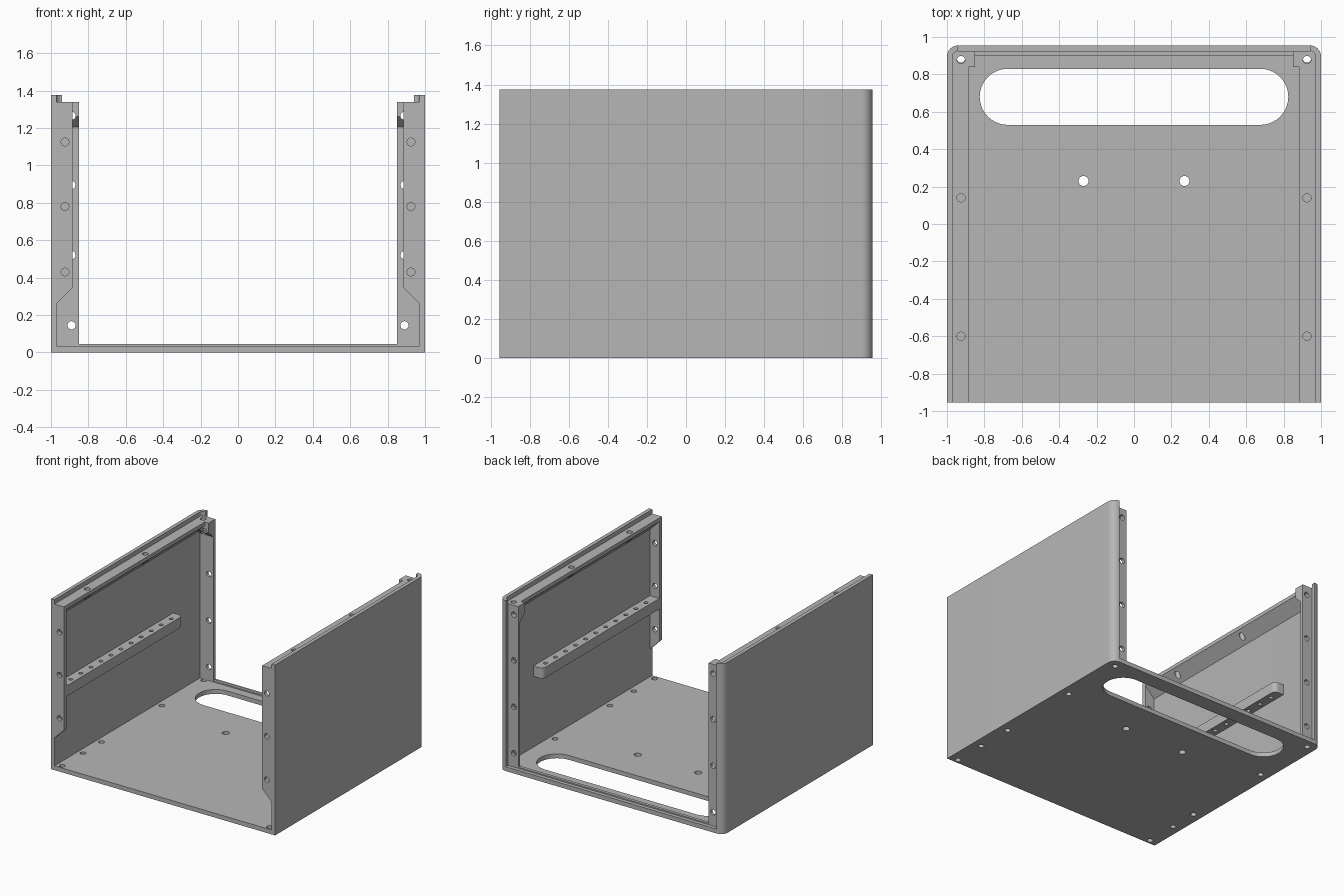
import bpy, bmesh
from math import sin, cos, radians

cube = bpy.data.objects.get("Cube")
if cube:
    bpy.data.objects.remove(cube, do_unlink=True)

grey = bpy.data.materials.new("plain grey")
grey.use_nodes = True
GREY = (0.47, 0.47, 0.47, 1)
grey.diffuse_color = GREY
grey.node_tree.nodes["Principled BSDF"].inputs["Base Color"].default_value = GREY

# Main dimensions
BACK = 0.955
FRONT = -BACK
TOP = 1.375
RAIL_TOP = 1.34
FLOOR = 0.035
WALL = 0.97       # inner face of the side walls
INNER = 0.885     # inner edge of flanges, rails and racks
POST = 0.85       # inner edge of the back posts
HOLE_X = 0.925


def arc(cx, cy, r, start, end, steps=10):
    angles = [radians(start + (end - start) * i / steps) for i in range(steps + 1)]
    return [(cx + r * cos(a), cy + r * sin(a)) for a in angles]


def circle(cx, cy, r):
    return arc(cx, cy, r, 0, 360, 24)[:-1]


def prisms(name, profiles, axis, lo, hi):
    """Extrude flat profiles along an axis into one object."""
    place = {"x": lambda u, v, w: (w, u, v),
             "y": lambda u, v, w: (u, w, v),
             "z": lambda u, v, w: (u, v, w)}[axis]
    bm = bmesh.new()
    for profile in profiles:
        ends = [[bm.verts.new(place(u, v, w)) for u, v in profile] for w in (lo, hi)]
        bm.faces.new(ends[0])
        bm.faces.new(ends[1])
        n = len(profile)
        for i in range(n):
            j = (i + 1) % n
            bm.faces.new((ends[0][i], ends[0][j], ends[1][j], ends[1][i]))
    bmesh.ops.recalc_face_normals(bm, faces=bm.faces)
    mesh = bpy.data.meshes.new(name)
    bm.to_mesh(mesh)
    bm.free()
    mesh.materials.append(grey)
    obj = bpy.data.objects.new(name, mesh)
    bpy.context.scene.collection.objects.link(obj)
    return obj


def cut(obj, profiles, axis, lo, hi):
    """Cut extruded profiles out of an object."""
    cutter = prisms("cutter", profiles, axis, lo, hi)
    cutter.hide_render = True
    mod = obj.modifiers.new("cut", "BOOLEAN")
    mod.object = cutter
    mod.operation = "DIFFERENCE"
    mod.solver = "EXACT"
    graph = bpy.context.evaluated_depsgraph_get()
    graph.update()
    mesh = bpy.data.meshes.new_from_object(obj.evaluated_get(graph))
    obj.modifiers.clear()
    obj.data = mesh
    bpy.data.objects.remove(cutter, do_unlink=True)


def rect(a, b, c, d):
    return [(a, c), (b, c), (b, d), (a, d)]


# Floor plate with rounded back corners, cable slot and screw holes
floor = prisms("floor_plate", [[(-1, FRONT), (1, FRONT)]
               + arc(0.94, 0.895, 0.06, 0, 90)
               + arc(-0.94, 0.895, 0.06, 90, 180)], "z", 0, FLOOR)
slot = arc(0.675, 0.68, 0.15, -90, 90, 20) + arc(-0.675, 0.68, 0.15, 90, 270, 20)
holes = [circle(s * 0.27, 0.23, 0.027) for s in (-1, 1)]
holes += [circle(s * HOLE_X, y, 0.022) for s in (-1, 1) for y in (0.885, 0.35, -0.655, -0.92)]
holes += [circle(HOLE_X, -0.35, 0.022), circle(-HOLE_X, -0.42, 0.022)]
cut(floor, [slot] + holes, "z", -0.1, 0.1)

# Low ridge that holds the back panel
ridge = prisms("back_ridge", [rect(-POST, POST, 0.9, 0.925)], "z", FLOOR, 0.045)

# Side walls, curling around the back corners
walls = prisms("side_walls", [[(WALL, FRONT), (1, FRONT)]
               + arc(0.94, 0.895, 0.06, 0, 90)
               + arc(0.94, 0.895, 0.03, 90, 0)], "z", FLOOR, TOP)

# Front flanges with a slanted lower end
flanges = prisms("front_flanges", [[(WALL, 0.26), (INNER, 0.345),
                 (INNER, RAIL_TOP), (WALL, RAIL_TOP)]], "y", FRONT, -0.925)
cut(flanges, [circle(HOLE_X, z, 0.021) for z in (0.43, 0.78, 1.125)], "y", -1.1, -0.8)

# Top rails with a sloping underside
rails = prisms("top_rails", [[(WALL, RAIL_TOP), (INNER, RAIL_TOP),
               (INNER, 1.31), (WALL, 1.225)]], "y", -0.925, 0.84)
cut(rails, [circle(HOLE_X, y, 0.022) for y in (-0.6, 0.14)], "z", 1.1, 1.5)

# Back posts and the screw blocks at their tops
back_holes = [circle(0.89, z, 0.022) for z in (0.145, 0.52, 0.895, 1.265)]
posts = prisms("back_posts", [rect(POST, WALL, FLOOR, RAIL_TOP)], "y", 0.9, 0.925)
cut(posts, back_holes, "y", 0.8, 1.1)
blocks = prisms("corner_blocks", [[(0.84, RAIL_TOP), (0.84, 1.26),
                (0.9, 1.205), (0.9, RAIL_TOP)]], "x", POST, WALL)
cut(blocks, back_holes[-1:], "y", 0.8, 1.1)
cut(blocks, [circle(HOLE_X, 0.878, 0.021)], "z", 1.1, 1.5)

# Perforated racks along the walls
racks = prisms("side_racks", [[(WALL, -0.925), (INNER, -0.925)]
               + arc(0.925, 0.52, 0.04, 180, 90) + [(WALL, 0.56)]], "z", 0.605, 0.69)
cut(racks, [circle(HOLE_X, -0.81 + 0.128 * i, 0.016) for i in range(11)], "z", 0.5, 0.8)

# Mirror the side parts and shade
for obj in (walls, flanges, rails, posts, blocks, racks):
    mirror = obj.modifiers.new("mirror", "MIRROR")
    mirror.use_mirror_merge = False

for obj in bpy.context.scene.objects:
    obj.select_set(False)
for obj in (floor, walls, flanges, rails, posts, blocks, racks):
    obj.select_set(True)
bpy.context.view_layer.objects.active = floor
bpy.ops.object.shade_smooth_by_angle(angle=radians(30))
